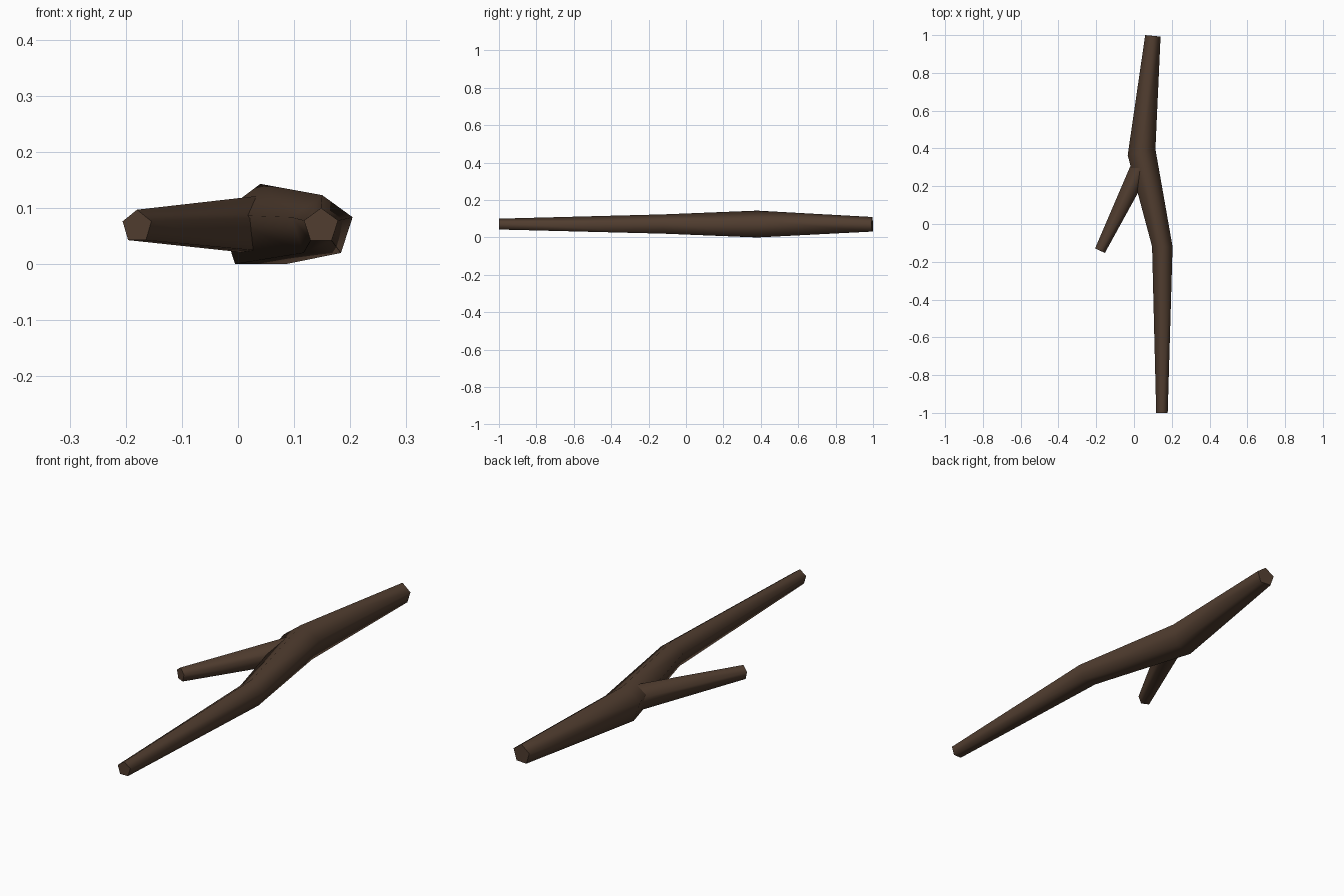
import bpy, bmesh, math
from mathutils import Vector

if "Cube" in bpy.data.objects:
    bpy.data.objects.remove(bpy.data.objects["Cube"])

bark = bpy.data.materials.new("dark brown bark")
bark.diffuse_color = (0.082, 0.047, 0.029, 1)
bark.use_nodes = True
bark.node_tree.nodes["Principled BSDF"].inputs["Base Color"].default_value = bark.diffuse_color


def limb(name, path):
    """Five-sided tapered tube; path holds (x, y, z, radius) per ring."""
    bm = bmesh.new()
    pts = [Vector(p[:3]) for p in path]
    rings = []
    for i, p in enumerate(path):
        # each ring is square to the segment leading into it
        d = pts[max(i, 1)] - pts[max(i, 1) - 1]
        side = Vector((d.y, -d.x, 0)).normalized()
        up = side.cross(d).normalized()
        rings.append([bm.verts.new(pts[i] + p[3] * (
            side * math.sin(k * math.tau / 5) + up * math.cos(k * math.tau / 5)))
            for k in range(5)])
    for a, b in zip(rings, rings[1:]):
        for k in range(5):
            n = (k + 1) % 5
            bm.faces.new((a[k], a[n], b[n], b[k])).smooth = True
    # flat cut ends with crisp rims
    for ring in (rings[0], rings[-1]):
        cap = bm.faces.new(ring)
        cap.smooth = False
        for e in cap.edges:
            e.smooth = False
    bmesh.ops.recalc_face_normals(bm, faces=bm.faces)
    me = bpy.data.meshes.new(name)
    bm.to_mesh(me)
    bm.free()
    me.materials.append(bark)
    ob = bpy.data.objects.new(name, me)
    bpy.context.collection.objects.link(ob)


# crooked main stick
limb("main_branch", [(0.148, -1.0, 0.068, 0.032), (0.15, -0.12, 0.066, 0.057),
                     (0.04, 0.38, 0.064, 0.079), (0.10, 0.996, 0.066, 0.043)])
# short side twig rooted inside the main stick
limb("side_twig", [(0.04, 0.31, 0.066, 0.056), (-0.18, -0.141, 0.067, 0.030)])
